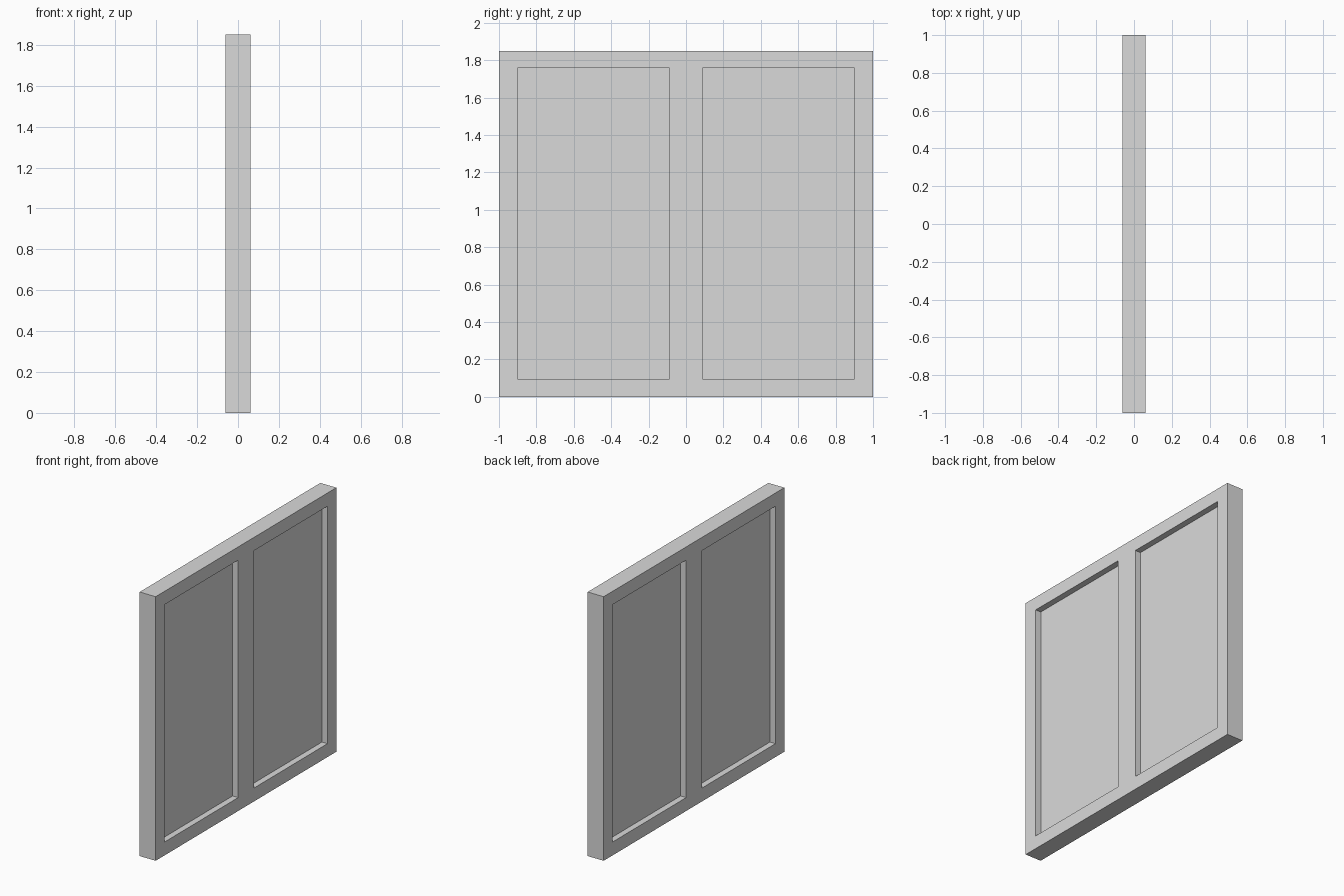
import bpy, bmesh, math

cube = bpy.data.objects.get("Cube")
if cube:
    bpy.data.objects.remove(cube, do_unlink=True)

HALF_T = 0.062          # half thickness of the frame
RECESS = 0.043          # depth of the panels behind each frame face
HEIGHT = 1.85
IN_Y, OUT_Y = 0.087, 0.902   # opening limits across the width
LOW_Z, TOP_Z = 0.094, 1.757  # opening limits in height
SEAM = 0.0008           # half width of the hairline joint

grey = bpy.data.materials.new("light grey")
grey.use_nodes = True
colour = (0.7, 0.7, 0.7, 1)
grey.diffuse_color = colour
grey.node_tree.nodes["Principled BSDF"].inputs["Base Color"].default_value = colour


def finish(name, bm):
    bmesh.ops.recalc_face_normals(bm, faces=bm.faces)
    mesh = bpy.data.meshes.new(name)
    bm.to_mesh(mesh)
    bm.free()
    mesh.materials.append(grey)
    obj = bpy.data.objects.new(name, mesh)
    bpy.context.collection.objects.link(obj)
    return obj


# Frame: a grid of cells without the two openings, extruded to thickness
ys = [-1, -OUT_Y, -IN_Y, -SEAM, SEAM, IN_Y, OUT_Y, 1]
zs = [0, LOW_Z, TOP_Z, HEIGHT]
bm = bmesh.new()
grid = [[bm.verts.new((HALF_T, y, z)) for z in zs] for y in ys]
for i in range(len(ys) - 1):
    for j in range(len(zs) - 1):
        if j == 1 and i in (1, 5):
            continue
        bm.faces.new((grid[i][j], grid[i + 1][j], grid[i + 1][j + 1], grid[i][j + 1]))
ext = bmesh.ops.extrude_face_region(bm, geom=bm.faces[:], use_keep_orig=True)
bmesh.ops.translate(bm, vec=(-2 * HALF_T, 0, 0),
                    verts=[g for g in ext["geom"] if isinstance(g, bmesh.types.BMVert)])
bmesh.ops.recalc_face_normals(bm, faces=bm.faces)

# Hairline joint between the two leaves, on the +x face only
joint = [f for f in bm.faces
         if f.normal.x > 0.9 and abs(f.calc_center_median().y) < SEAM]
ext = bmesh.ops.extrude_face_region(bm, geom=joint)
bmesh.ops.translate(bm, vec=(-0.003, 0, 0),
                    verts=[g for g in ext["geom"] if isinstance(g, bmesh.types.BMVert)])
bmesh.ops.delete(bm, geom=[f for f in joint if f.is_valid], context="FACES_ONLY")
bmesh.ops.dissolve_limit(bm, angle_limit=math.radians(1),
                         verts=bm.verts[:], edges=bm.edges[:])
finish("frame", bm)

# Recessed panels, tucked slightly into the frame
for name, side in (("front_panel", -1), ("back_panel", 1)):
    bm = bmesh.new()
    bmesh.ops.create_cube(bm, size=1)
    bmesh.ops.scale(bm, verts=bm.verts, vec=(
        2 * (HALF_T - RECESS), OUT_Y - IN_Y + 0.02, TOP_Z - LOW_Z + 0.02))
    bmesh.ops.translate(bm, verts=bm.verts, vec=(
        0, side * (IN_Y + OUT_Y) / 2, (LOW_Z + TOP_Z) / 2))
    finish(name, bm)
